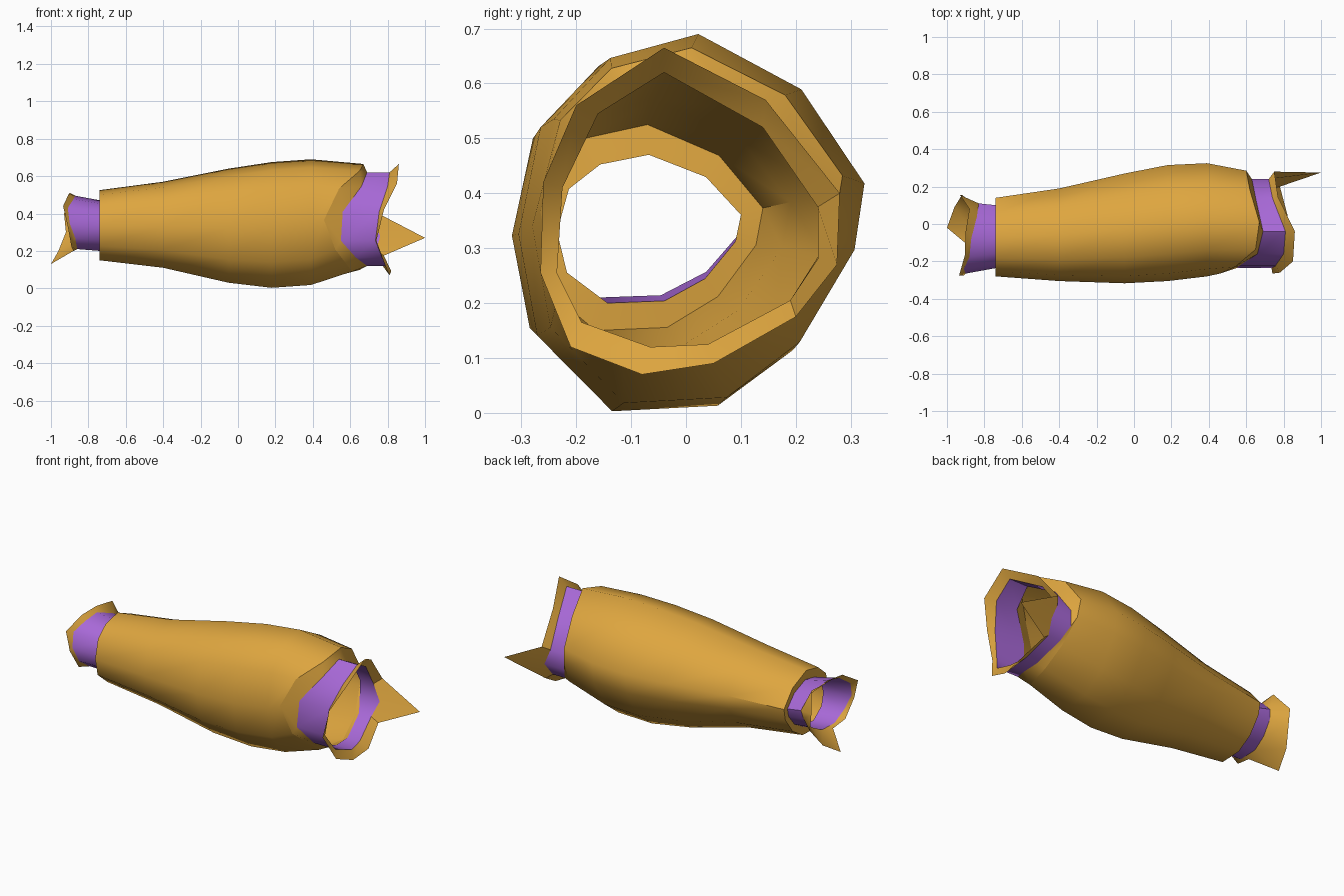
import bpy
import bmesh

cube = bpy.data.objects.get("Cube")
if cube:
    bpy.data.objects.remove(cube, do_unlink=True)


def make_material(name, colour):
    mat = bpy.data.materials.new(name)
    mat.use_nodes = True
    mat.diffuse_color = (*colour, 1)
    mat.node_tree.nodes["Principled BSDF"].inputs["Base Color"].default_value = (*colour, 1)
    return mat


ochre = make_material("ochre", (0.73, 0.38, 0.05))
purple = make_material("purple", (0.39, 0.14, 0.68))

# Irregular eleven-sided section in a unit box, as (y, z), starting at the top
SECTION = [(0, 1), (.62, .7), (1, .19), (.94, -.17), (.61, -.67), (.17, -.97),
           (-.45, -1), (-.89, -.59), (-1, -.04), (-.87, .54), (-.53, .87)]


def ring(xs, y_low, y_high, z_low, z_high):
    """Fit the section into a y/z box; xs is one x or an x for each corner."""
    if not isinstance(xs, list):
        xs = [xs] * len(SECTION)
    y_mid, y_half = (y_low + y_high) / 2, (y_high - y_low) / 2
    z_mid, z_half = (z_low + z_high) / 2, (z_high - z_low) / 2
    return [(x, y_mid + y * y_half, z_mid + z * z_half)
            for x, (y, z) in zip(xs, SECTION)]


def shaped_ring(xs, outline):
    return [(x, y, z) for x, (y, z) in zip(xs, outline)]


def loft(name, rings, mat, angle=0.85):
    """Skin rings ordered along +x into an open shell."""
    bm = bmesh.new()
    loops = [[bm.verts.new(p) for p in r] for r in rings]
    for a, b in zip(loops, loops[1:]):
        for k in range(len(a)):
            n = (k + 1) % len(a)
            bm.faces.new((a[k], b[k], b[n], a[n]))
    mesh = bpy.data.meshes.new(name)
    bm.to_mesh(mesh)
    bm.free()
    mesh.materials.append(mat)
    obj = bpy.data.objects.new(name, mesh)
    bpy.context.collection.objects.link(obj)
    bpy.ops.object.select_all(action="DESELECT")
    obj.select_set(True)
    bpy.context.view_layer.objects.active = obj
    bpy.ops.object.shade_smooth_by_angle(angle=angle)
    return obj


# Main sleeve, swelling towards the wide end, which is cut at a slant
wide_edge = ring([.67, .62, .6, .61, .64, .65, .61, .52, .46, .54, .65],
                 -.265, .285, .09, .665)
narrow_edge = ring(-.74, -.28, .14, .15, .525)
loft("sleeve", [
    narrow_edge,
    ring(-.4, -.305, .19, .11, .57),
    ring(-.05, -.317, .27, .03, .64),
    ring(.18, -.305, .315, .003, .675),
    ring(.39, -.28, .325, .018, .69),
    wide_edge], ochre)

# Wide end: turned-in lip, band and pointed flared rim
wide_outline = [(-.04, .62), (.14, .52), (.24, .375), (.24, .28), (.19, .205), (.04, .125),
                (-.065, .12), (-.19, .165), (-.235, .255), (-.225, .41), (-.16, .545)]
rim_outline = [(-.04, .665), (.145, .57), (.28, .4), (.275, .27), (.2, .175), (.05, .09),
               (-.08, .07), (-.21, .12), (-.265, .255), (-.26, .42), (-.2, .56)]
band_start = shaped_ring([.69, .65, .63, .63, .66, .69, .69, .63, .55, .56, .66], wide_outline)
band_end = shaped_ring([.81, .74, .72, .76, .74, .77, .79, .77, .735, .755, .8], wide_outline)
rim_edge = shaped_ring([.86, .77, .75, 1, .78, .82, .81, .79, .74, .78, .85], rim_outline)
loft("wide_lip", [wide_edge, band_start], ochre)
loft("wide_band", [band_start, band_end], purple)
loft("wide_rim", [band_end, rim_edge], ochre)

# Narrow end: the same three parts in the other direction
cuff_outline = [(-.04, .51), (.08, .5), (.155, .4), (.155, .3), (.09, .2), (-.02, .13),
                (-.12, .2), (-.22, .22), (-.275, .33), (-.275, .44), (-.17, .505)]
cuff_start = ring(-.735, -.235, .1, .2, .47)
cuff_end = ring([-.87, -.84, -.83, -.84, -.85, -.86, -.86, -.87, -.9, -.91, -.88],
                -.265, .11, .21, .495)
cuff_edge = shaped_ring([-.9, -.88, -.93, -.92, -.96, -1, -.88, -.89, -.91, -.935, -.905],
                        cuff_outline)
loft("narrow_lip", [cuff_start, narrow_edge], ochre)
loft("narrow_band", [cuff_end, cuff_start], purple)
loft("narrow_rim", [cuff_edge, cuff_end], ochre)
